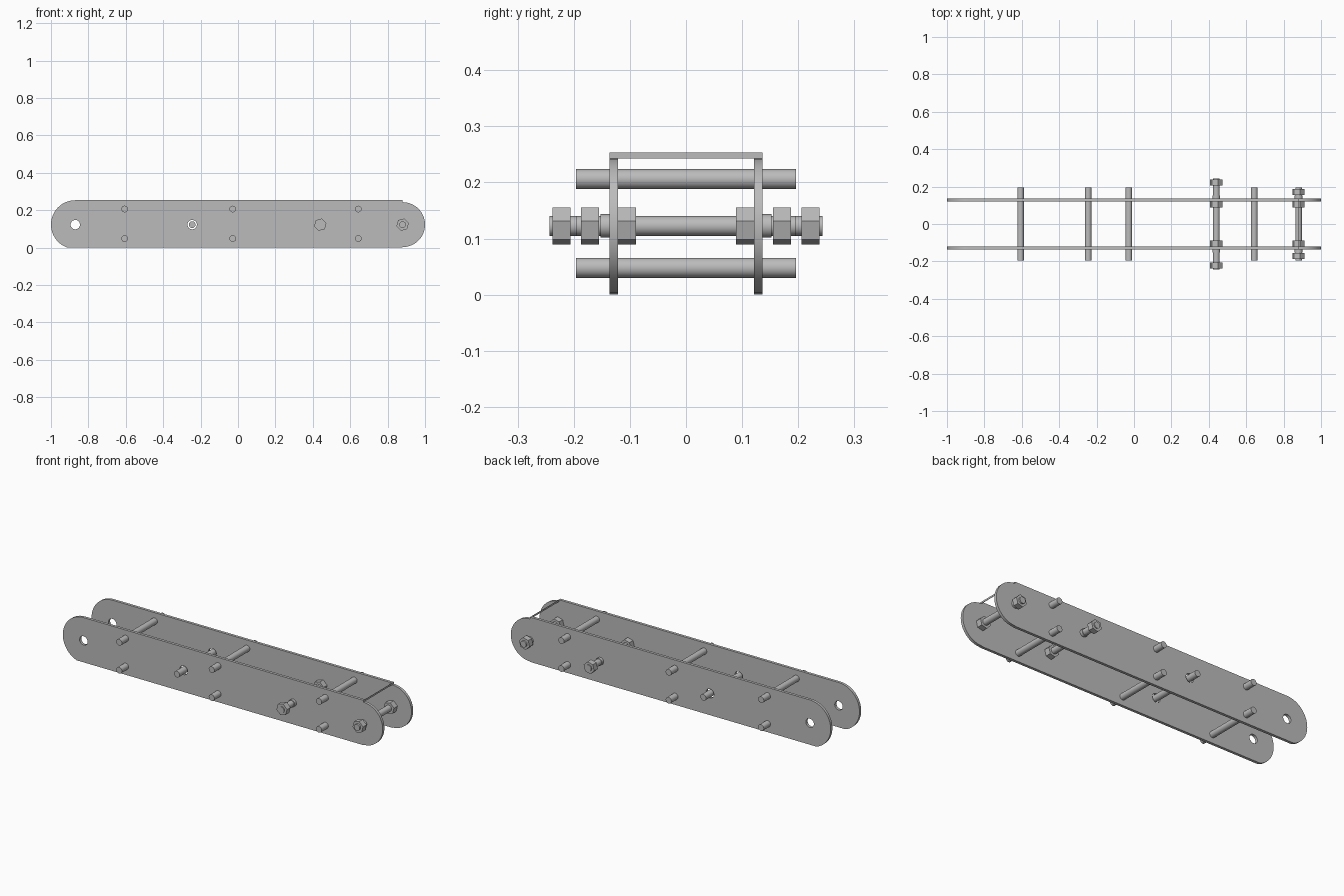
import bpy
from math import sin, cos, pi, radians, asin

if "Cube" in bpy.data.objects:
    bpy.data.objects.remove(bpy.data.objects["Cube"], do_unlink=True)

steel = bpy.data.materials.new("grey_steel")
steel.use_nodes = True
GREY = (0.5, 0.5, 0.5, 1)
steel.diffuse_color = GREY
steel.node_tree.nodes["Principled BSDF"].inputs["Base Color"].default_value = GREY

MID = 0.1225                # height of the bolt axis
TOP = 0.253
PLATE_Y, PLATE_T = 0.1287, 0.0155
LEFT_X, LEFT_R = -0.87, 0.13
RIGHT_X, RIGHT_R = 0.88, 0.12


def arc(cx, cz, r, a0, a1, n):
    return [(cx + r * cos(a0 + (a1 - a0) * i / n),
             cz + r * sin(a0 + (a1 - a0) * i / n)) for i in range(n + 1)]


def finish(obj, name):
    obj.name = name
    obj.data.name = name
    obj.data.materials.clear()
    obj.data.materials.append(steel)
    bpy.ops.object.select_all(action='DESELECT')
    obj.select_set(True)
    bpy.context.view_layer.objects.active = obj
    bpy.ops.object.shade_smooth_by_angle(angle=radians(30))
    return obj


def side_plate(name, y):
    """Long rounded plate with round holes, from a filled outline."""
    cz = TOP - LEFT_R
    outline = arc(LEFT_X, cz, LEFT_R, pi / 2, pi + asin(cz / LEFT_R), 32)
    outline += [(RIGHT_X, 0)]
    outline += arc(RIGHT_X, MID, RIGHT_R, -pi / 2, pi / 2, 32)
    outline += [(RIGHT_X, TOP)]
    loops = [outline]
    for x in (LEFT_X, -0.245):
        loops.append(arc(x, MID, 0.025, 0, 2 * pi, 32)[:-1])
    curve = bpy.data.curves.new(name, 'CURVE')
    curve.dimensions = '2D'
    curve.fill_mode = 'BOTH'
    curve.extrude = PLATE_T / 2
    for pts in loops:
        s = curve.splines.new('POLY')
        s.points.add(len(pts) - 1)
        for p, (x, z) in zip(s.points, pts):
            p.co = (x, z, 0, 1)
        s.use_cyclic_u = True
    obj = bpy.data.objects.new(name, curve)
    bpy.context.collection.objects.link(obj)
    obj.location.y = y
    obj.rotation_euler.x = pi / 2
    bpy.ops.object.select_all(action='DESELECT')
    obj.select_set(True)
    bpy.context.view_layer.objects.active = obj
    bpy.ops.object.convert(target='MESH')
    return finish(bpy.context.object, name)


def rod(name, x, z, half, r, y=0, sides=32, turn=0):
    """Cylinder or prism lying along y."""
    bpy.ops.mesh.primitive_cylinder_add(
        vertices=sides, radius=r, depth=2 * half, location=(x, y, z),
        rotation=(pi / 2, turn, 0))
    return finish(bpy.context.object, name)


# Side plates
side_plate("front_plate", -PLATE_Y)
side_plate("back_plate", PLATE_Y)

# Thin strip joining the plates at the step
bpy.ops.mesh.primitive_cube_add(size=1, location=(RIGHT_X - 0.001, 0, 0.248))
strip = bpy.context.object
strip.scale = (0.002, 2 * PLATE_Y + PLATE_T, 0.01)
finish(strip, "cross_strip")

# Spacer rods in pairs, plus the single middle rod
for i, x in enumerate((-0.606, -0.028, 0.643)):
    rod(f"upper_spacer_{i}", x, 0.206, 0.196, 0.0178)
    rod(f"lower_spacer_{i}", x, 0.048, 0.196, 0.0178)
rod("middle_spacer", -0.245, MID, 0.196, 0.0178)

# Threaded bolts with hex nuts inside and outside the plates
for label, x, half, outer in (("long", 0.44, 0.243, 0.222),
                              ("short", RIGHT_X, 0.196, 0.171)):
    rod(f"{label}_bolt", x, MID, half, 0.0178)
    for side, s in (("front", -1), ("back", 1)):
        for place, y in (("inner", 0.105), ("outer", outer)):
            rod(f"{label}_{side}_{place}_nut", x, MID, 0.016, 0.034,
                y=s * y, sides=6, turn=radians(15))
        rod(f"{label}_{side}_collar", x, MID, 0.008, 0.021, y=s * 0.144)
